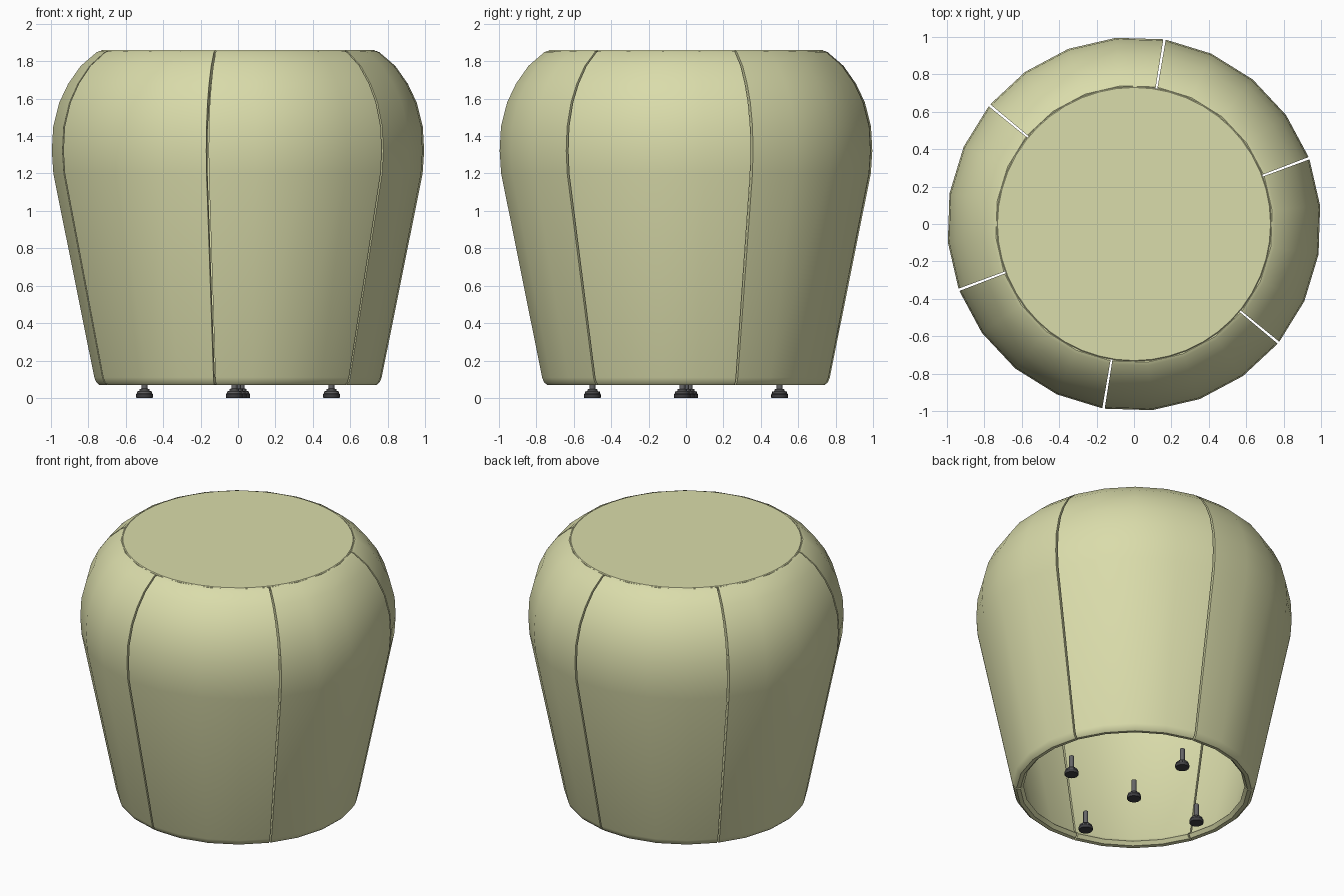
import bpy, bmesh, math

if "Cube" in bpy.data.objects:
    bpy.data.objects.remove(bpy.data.objects["Cube"])

def material(name, rgb):
    m = bpy.data.materials.new(name)
    m.diffuse_color = (*rgb, 1)
    m.use_nodes = True
    m.node_tree.nodes["Principled BSDF"].inputs["Base Color"].default_value = m.diffuse_color
    return m

cloth = material("pale_olive_cloth", (0.70, 0.715, 0.405))
steel = material("grey_steel", (0.13, 0.13, 0.135))
rubber = material("dark_rubber", (0.05, 0.05, 0.055))

def finish(name, bm, mat, angle=35):
    bmesh.ops.recalc_face_normals(bm, faces=bm.faces[:])
    me = bpy.data.meshes.new(name)
    bm.to_mesh(me)
    bm.free()
    me.materials.append(mat)
    ob = bpy.data.objects.new(name, me)
    bpy.context.collection.objects.link(ob)
    bpy.ops.object.select_all(action='DESELECT')
    ob.select_set(True)
    bpy.context.view_layer.objects.active = ob
    bpy.ops.object.shade_smooth_by_angle(angle=math.radians(angle))
    return ob

def lathe(name, profile, mat, sides, loc=(0, 0)):
    """Closed turned solid from (radius, height) pairs."""
    bm = bmesh.new()
    rings = []
    for r, z in profile:
        rings.append([bm.verts.new((loc[0] + r * math.cos(2 * math.pi * i / sides),
                                    loc[1] + r * math.sin(2 * math.pi * i / sides), z))
                      for i in range(sides)])
    for a, b in zip(rings, rings[1:]):
        for i in range(sides):
            j = (i + 1) % sides
            bm.faces.new((a[i], a[j], b[j], b[i]))
    bm.faces.new(rings[0])
    bm.faces.new(rings[-1])
    return finish(name, bm, mat)

# Six padded side panels: closed wall section swept through 60 degrees each
section = [(0.70, 0.095), (0.72, 0.073), (0.745, 0.07), (0.762, 0.085), (0.772, 0.11),
           (0.992, 1.2), (1.0, 1.32), (0.993, 1.45), (0.96, 1.58), (0.912, 1.68),
           (0.845, 1.775), (0.76, 1.848), (0.742, 1.855), (0.72, 1.845), (0.71, 1.82),
           (0.80, 1.74), (0.88, 1.63), (0.955, 1.43), (0.955, 1.2), (0.735, 0.13)]
SEAM, GAP, STEPS = 20.6, 0.38, 4

for p in range(6):
    start = SEAM + 60 * p
    bm = bmesh.new()
    cols = []
    for s in range(STEPS + 1):
        deg = start + 60 * s / STEPS
        deg += GAP if s == 0 else (-GAP if s == STEPS else 0)
        t = math.radians(deg)
        cols.append([bm.verts.new((r * math.cos(t), r * math.sin(t), z)) for r, z in section])
    n = len(section)
    for a, b in zip(cols, cols[1:]):
        for i in range(n):
            j = (i + 1) % n
            bm.faces.new((a[i], b[i], b[j], a[j]))
    bm.faces.new(cols[0])
    bm.faces.new(cols[-1])
    finish(f"side_panel_{p + 1}", bm, cloth)

# Flat seat disc
lathe("seat_top", [(0.73, 1.81), (0.735, 1.815), (0.735, 1.854), (0.73, 1.859)], cloth, 48)

# Five levelling feet: rubber pad, flange and threaded stem
spots = [(0, 0), (0.5, -0.02), (0.02, 0.5), (-0.5, 0.02), (-0.02, -0.5)]
for k, spot in enumerate(spots, 1):
    lathe(f"foot_pad_{k}", [(0.043, 0), (0.045, 0.004), (0.045, 0.02), (0.042, 0.024)],
          rubber, 20, spot)
    lathe(f"foot_stem_{k}", [(0.04, 0.024), (0.04, 0.034), (0.026, 0.038), (0.026, 0.047),
                             (0.016, 0.05), (0.016, 0.135)], steel, 16, spot)
